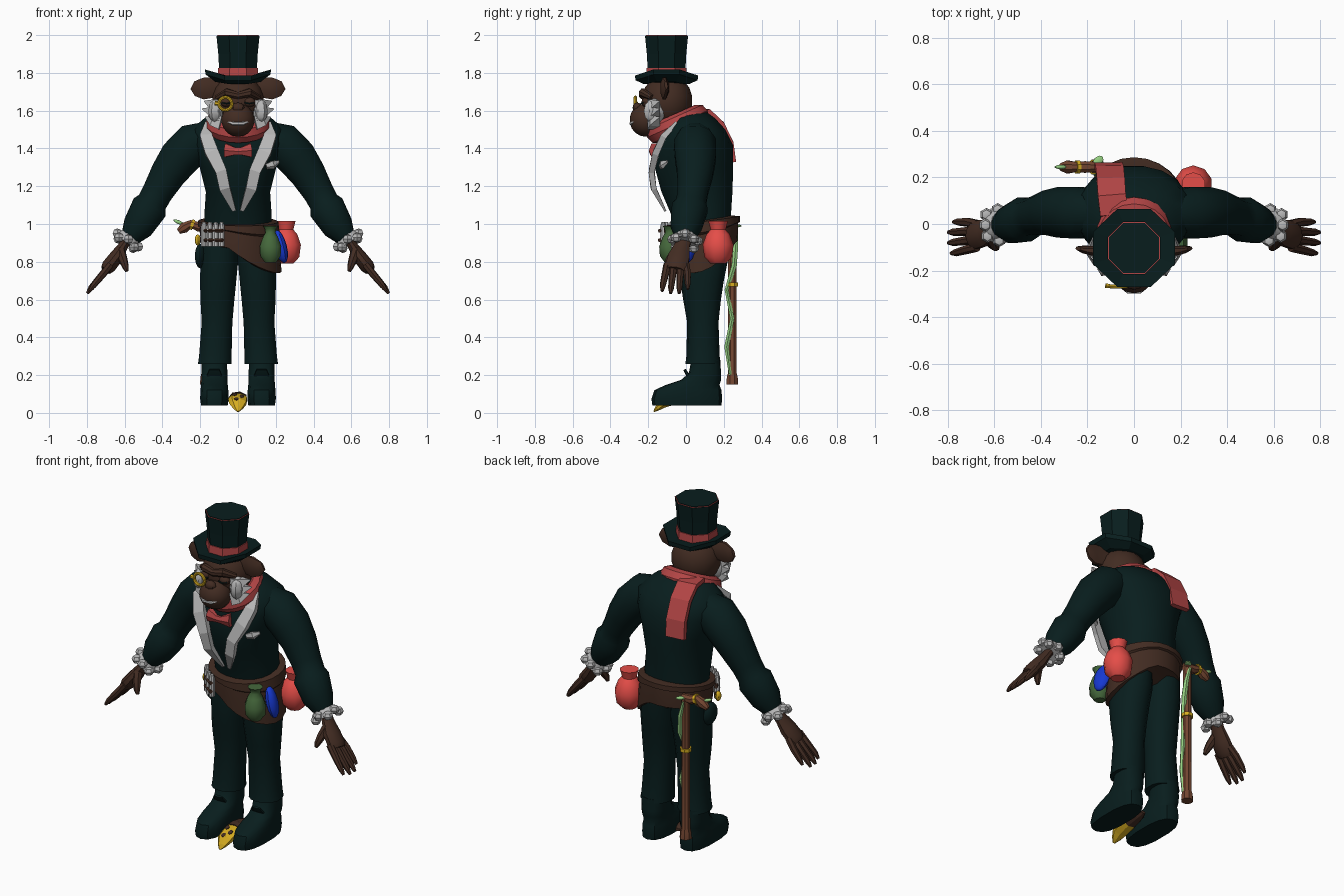
import bpy, bmesh, math
from mathutils import Vector, Matrix

def mat(name, r, g, b):
    m = bpy.data.materials.new(name)
    m.diffuse_color = (r, g, b, 1)
    return m

TEAL = mat("dark teal cloth", .0025, .0125, .0125)
BROWN = mat("dark brown", .055, .025, .016)
RED = mat("scarf red", .45, .06, .06)
CORAL = mat("flask red", .78, .075, .065)
WHITE = mat("pale grey", .48, .48, .48)
GOLD = mat("gold", .68, .42, .015)
GREEN = mat("bottle green", .06, .14, .045)
LEAF = mat("leaf green", .3, .62, .22)
BLUE = mat("blue", .008, .04, .65)
WOOD = mat("wood", .17, .06, .03)
smooth = []

def finish(name, bm, m, angle):
    bmesh.ops.recalc_face_normals(bm, faces=bm.faces)
    me = bpy.data.meshes.new(name)
    bm.to_mesh(me)
    bm.free()
    me.materials.append(m)
    o = bpy.data.objects.new(name, me)
    bpy.context.collection.objects.link(o)
    if angle:
        smooth.append(o)
    return o

def skin(name, rings, m, angle=True):
    """Bridge equal rings of points and cap both ends."""
    bm = bmesh.new()
    vs = [[bm.verts.new(p) for p in r] for r in rings]
    n = len(vs[0])
    for a, b in zip(vs, vs[1:]):
        for i in range(n):
            j = (i + 1) % n
            bm.faces.new((a[i], a[j], b[j], b[i]))
    bm.faces.new(vs[0])
    bm.faces.new(vs[-1])
    return finish(name, bm, m, angle)

def loft(name, rings, n, m, p=2.0, angle=True):
    """Stack of horizontal superellipses (x, y, z, rx, ry)."""
    def se(v):
        return math.copysign(abs(v) ** (2 / p), v)
    A = [2 * math.pi * (i + .5) / n for i in range(n)]
    return skin(name, [[(x + rx * se(math.cos(a)), y + ry * se(math.sin(a)), z) for a in A]
                       for x, y, z, rx, ry in rings], m, angle)

def tube(name, pts, radii, n, m, ref=(0, 1, 0), flat=1.0, angle=True):
    """Sweep along points; flat scales the thickness across ref."""
    P = [Vector(p) for p in pts]
    rings = []
    for i, c in enumerate(P):
        t = (P[min(i + 1, len(P) - 1)] - P[max(i - 1, 0)]).normalized()
        u = Vector(ref)
        u = (u - t * u.dot(t)).normalized()
        v = t.cross(u)
        A = [2 * math.pi * (k + .5) / n for k in range(n)]
        rings.append([c + radii[i] * (u * math.cos(a) + v * flat * math.sin(a)) for a in A])
    return skin(name, rings, m, angle)

def blob(name, loc, scale, m, rot=(0, 0, 0), u=14, v=9):
    bm = bmesh.new()
    bmesh.ops.create_uvsphere(bm, u_segments=u, v_segments=v, radius=1)
    R = Matrix.Translation(Vector(loc))
    for ax, r in zip("XYZ", rot):
        R = R @ Matrix.Rotation(r, 4, ax)
    bm.transform(R @ Matrix.Diagonal((*scale, 1)))
    return finish(name, bm, m, True)

def ring(name, loc, R, r, m, tilt, sy=1.0, sz=1.0, n=16):
    bpy.ops.mesh.primitive_torus_add(major_segments=n, minor_segments=8, major_radius=R, minor_radius=r,
                                     location=loc, rotation=(tilt, 0, 0))
    o = bpy.context.object
    o.name = name
    o.scale = (1, sy, sz)
    o.data.materials.append(m)
    smooth.append(o)

# top hat, brim raised at the sides
H = -.103
brim = loft("hat_brim", [(0, H, 1.745, .13, .13), (0, H, 1.765, .185, .178), (0, H, 1.79, .19, .181),
                         (0, H, 1.785, .12, .12)], 8, TEAL, angle=False)
for v in brim.data.vertices:
    v.co.z += .03 * max(0, (abs(v.co.x) - .1) / .08) if abs(v.co.x) > .1 else -.004
loft("hat_band", [(0, H, 1.77, .118, .118), (0, H, 1.826, .114, .114)], 8, RED, angle=False)
loft("hat_crown", [(0, H, 1.80, .107, .107), (0, H, 1.9, .113, .113), (0, H, 1.994, .123, .123)], 8, TEAL, angle=False)
loft("hat_top_trim", [(0, H, 1.993, .1205, .1205), (0, H, 1.997, .1205, .1205)], 8, RED, angle=False)
loft("hat_top", [(0, H, 1.99, .117, .117), (0, H, 2.0, .117, .117)], 8, TEAL, angle=False)

# head
blob("head", (0, -.1, 1.65), (.14, .135, .145), BROWN)
blob("neck", (0, -.04, 1.54), (.1, .1, .12), BROWN)
blob("muzzle", (0, -.212, 1.55), (.09, .087, .088), BROWN)
blob("nose", (0, -.258, 1.615), (.035, .025, .028), BROWN, u=8, v=6)
tube("mouth_teeth", [(-.05, -.272, 1.54), (-.025, -.29, 1.532), (.025, -.29, 1.532), (.05, -.272, 1.54)],
     [.008, .011, .011, .008], 6, WHITE)
tube("brow_ridge", [(-.11, -.18, 1.67), (-.06, -.228, 1.695), (0, -.23, 1.68), (.06, -.228, 1.695), (.11, -.18, 1.67)],
     [.015, .024, .02, .024, .015], 8, BROWN)
ring("monocle_ring", (-.067, -.268, 1.637), .034, .009, GOLD, math.pi / 2)
tube("monocle_grip", [(-.1, -.268, 1.637), (-.122, -.265, 1.64)], [.009, .012], 6, GOLD)

# scarf and bow tie
ring("scarf_collar", (0, -.045, 1.53), .125, .047, RED, .42, 1.02, 1.15, 20)
tube("scarf_tail", [(-.085, .04, 1.6), (-.095, .12, 1.595), (-.1, .19, 1.53), (-.105, .238, 1.43), (-.11, .252, 1.33)],
     [.085, .085, .085, .085, .085], 4, RED, ref=(1, 0, 0), flat=.22, angle=False)
tube("bow_tie", [(-.068, -.168, 1.39), (-.014, -.182, 1.385), (.014, -.182, 1.385), (.068, -.168, 1.39)],
     [.042, .022, .022, .042], 6, RED, ref=(0, 0, 1), flat=.7, angle=False)

# jacket body
loft("jacket", [(0, .09, .95, .175, .15), (0, .08, 1.05, .18, .16), (0, .058, 1.17, .172, .19),
                (0, .042, 1.3, .205, .21), (0, .045, 1.42, .245, .205), (0, .045, 1.5, .25, .165),
                (0, .03, 1.56, .18, .125), (0, .01, 1.6, .1, .09)], 20, TEAL, 2.2)
tube("pocket_square", [(.15, -.135, 1.305), (.185, -.125, 1.315), (.215, -.1, 1.33)], [.016, .024, .01], 5, WHITE,
     ref=(0, 0, 1), flat=.6, angle=False)

# belt: top and bottom edges vary with direction, with a hip flap on the left
def belt_ring(rad, f):
    out = []
    for i in range(24):
        a = 2 * math.pi * i / 24
        low = .885 - .145 * max(0, math.cos(a + .35)) + .02 * max(0, math.sin(a))
        top = 1.02 + .025 * math.sin(a)
        flare = .035 * (1 - f) * max(0, math.cos(a))
        out.append(((.2 + rad + flare) * math.cos(a), .085 + (.19 + rad) * math.sin(a), low + (top - low) * f))
    return out
skin("belt", [belt_ring(-.03, 0), belt_ring(-.004, 0), belt_ring(0, .4), belt_ring(0, .72), belt_ring(.012, .76),
              belt_ring(.012, .97), belt_ring(-.03, 1)], BROWN)

# things hung on the belt
def pot(name, x, y, m, prof):
    loft(name, [(x, y, z, r, r) for z, r in prof], 10, m)
pot("green_bottle", .172, -.082, GREEN, [(.795, .03), (.83, .056), (.88, .06), (.93, .042), (.955, .028), (.975, .032), (.99, .042)])
pot("red_flask", .255, .17, CORAL, [(.79, .04), (.825, .073), (.89, .082), (.945, .062), (.97, .04), (.99, .045), (1.015, .052)])
blob("blue_pouch", (.225, .0, .88), (.032, .05, .09), BLUE, (0, -.25, .3), 10, 8)
for i in range(4):
    x = -.18 + i * .031
    y = .06 - .2 * math.sqrt(1 - (x / .205) ** 2)
    tube("cartridge_%d" % i, [(x, y, .88), (x, y, .985), (x, y, 1.01)], [.017, .017, .01], 8, WHITE)
for z in (.915, .965):
    tube("cartridge_loop", [(-.198, .0, z), (-.15, -.09, z), (-.08, -.14, z)], [.011] * 3, 6, BROWN, ref=(0, 0, 1))
blob("hip_holster", (-.2, .06, .83), (.03, .06, .065), TEAL, u=10, v=7)
blob("gold_clasp", (-.213, .0, .915), (.016, .02, .03), GOLD, u=8, v=6)

# cane with vine
C, D = -.17, .245
tube("cane_shaft", [(C, D, .15), (C, D, .19), (C, D, .21), (C, D, .93), (C, D, .985)], [.034, .031, .025, .023, .027], 8, WOOD)
tube("cane_handle", [(C + .02, D, .985), (-.21, D, .985), (-.25, D, 1.0), (-.285, D, .98), (-.315, D, .96)],
     [.022, .027, .023, .03, .016], 8, WOOD)
tube("cane_ring", [(C, D, .67), (C, D, .69)], [.033, .033], 8, GOLD)
tube("handle_ring", [(-.235, D, .994), (-.25, D, .999)], [.03, .03], 8, GOLD)
tube("vine", [(C + .02, D - .01, .2), (C + .012, D - .03, .35), (C + .03, D, .5), (C + .005, D - .03, .65),
              (C + .03, D + .01, .78), (C + .022, D + .018, .88), (C, D + .022, .97)],
     [.008, .014, .013, .012, .016, .015, .008], 6, LEAF)
blob("vine_leaf", (-.155, .27, .99), (.03, .02, .008), LEAF, (0, 0, .8), 8, 5)
blob("handle_leaf", (-.315, D, 1.01), (.03, .01, .01), LEAF, (0, .4, 0), 8, 5)

# banana between the boots
tube("banana", [(0, -.01, .085), (0, -.07, .07), (0, -.12, .052), (0, -.15, .026), (0, -.17, .007)],
     [.046, .052, .048, .028, .007], 7, GOLD, ref=(1, 0, 0), flat=.55, angle=False)
tube("banana_end", [(0, .08, .09), (0, .04, .088), (0, -.01, .085), (0, -.04, .08)], [.014, .035, .048, .05], 7, BROWN,
     ref=(1, 0, 0), flat=.6, angle=False)
for k, (x, y, z) in enumerate(((-.018, -.075, .098), (.02, -.1, .088), (-.008, -.125, .074))):
    blob("banana_spot_%d" % k, (x, y, z), (.013, .016, .006), BROWN, (.4, 0, 0), 8, 5)

# paired parts
for s, side in ((1, "left"), (-1, "right")):
    def M(pts):
        return [(s * p[0], *p[1:]) for p in pts]
    # face sides
    tube(side + "_ear", M([(.08, -.105, 1.715), (.14, -.112, 1.72), (.18, -.115, 1.718), (.215, -.11, 1.722), (.24, -.105, 1.735)]),
         [.055, .058, .063, .05, .025], 8, BROWN, ref=(0, 0, 1), flat=.36)
    blob(side + "_eyelid", (s * .06, -.21, 1.645), (.034, .026, .026), BROWN, u=10, v=6)
    tube(side + "_eye_line", M([(.035, -.234, 1.642), (.06, -.239, 1.637), (.085, -.226, 1.642)]), [.004] * 3, 5, TEAL)
    # side whiskers: a cheek pad with jagged tufts
    blob(side + "_whiskers", (s * .112, -.165, 1.598), (.04, .065, .068), WHITE, (0, 0, s * .45), 8, 6)
    for k, (z, x) in enumerate(((1.65, .178), (1.61, .188), (1.565, .172))):
        tube("%s_whisker_tuft_%d" % (side, k), M([(.09, -.17, z - .03), (.13, -.165, z - .02), (x, -.14, z)]),
             [.05, .04, .004], 4, WHITE, angle=False)
    # lapels
    tube(side + "_lapel", M([(.155, -.05, 1.535), (.17, -.118, 1.465), (.14, -.158, 1.38), (.09, -.182, 1.28),
                             (.07, -.172, 1.19), (.02, -.11, 1.07)]),
         [.026, .046, .05, .042, .04, .014], 4, WHITE, ref=(1, 0, 0), flat=.5, angle=False)
    # sleeves
    tube(side + "_sleeve", M([(.14, .045, 1.46), (.235, .048, 1.425), (.31, .05, 1.35), (.37, .048, 1.265), (.425, .035, 1.17),
                              (.455, .028, 1.115), (.47, .02, 1.085), (.53, .0, .985), (.57, -.005, .93)]),
         [.09, .115, .112, .098, .084, .082, .099, .085, .055], 12, TEAL)
    # ruffled cuffs
    t = Vector((s * .52, -.08, -.82)).normalized()
    c = Vector((s * .585, -.005, .912))
    u = Vector((0, 1, 0))
    u = (u - t * u.dot(t)).normalized()
    v = t.cross(u)
    tube(side + "_cuff", [c - t * .03, c + t * .016], [.056, .076], 10, WHITE)
    for k in range(8):
        a = 2 * math.pi * k / 8
        p = c + (u * math.cos(a) + v * math.sin(a)) * .066 + t * (.014 if k % 2 else -.004)
        blob("%s_ruffle_%d" % (side, k), p, (.029, .029, .026), WHITE, u=6, v=4)
    # hands
    tube(side + "_palm", M([(.575, -.005, .935), (.61, -.022, .88), (.645, -.038, .825), (.685, -.05, .775), (.7, -.055, .755)]),
         [.038, .043, .06, .062, .048], 10, BROWN, flat=.62)
    for k in range(4):
        y = -.1 + .033 * k
        e = (0, .012, .012, -.01)[k]
        tube("%s_finger_%d" % (side, k), M([(.675, y, .785), (.715, y - .003 + .006 * (k - 1), .735),
                                            (.765 + e, y - .012 + .011 * (k - 1), .675 - e), (.786 + e, y - .014 + .012 * (k - 1), .645 - e)]),
             [.02, .02, .016, .008], 7, BROWN)
    tube(side + "_thumb", M([(.625, -.05, .86), (.608, -.085, .81), (.596, -.1, .775), (.588, -.105, .75)]),
         [.028, .024, .018, .01], 7, BROWN)
    # trousers
    loft(side + "_trouser_leg", [(s * x, y, z, rx, ry) for x, y, z, rx, ry in (
        (.123, .09, .26, .091, .093), (.12, .09, .3, .088, .088), (.111, .089, .48, .083, .083), (.109, .085, .6, .092, .1),
        (.105, .085, .7, .098, .115), (.099, .09, .8, .102, .13), (.095, .095, .95, .093, .135))], 14, TEAL, 2.2)
    # boots
    loft(side + "_boot", [(s * .125, y, z, rx, ry) for y, z, rx, ry in (
        (.005, .04, .072, .183), (.004, .075, .077, .187), (.01, .12, .075, .178), (.035, .148, .072, .142),
        (.08, .175, .07, .106), (.1, .21, .07, .085), (.105, .28, .068, .077))], 14, TEAL, 2.6)
    tube(side + "_boot_tongue", M([(.125, .05, .16), (.125, .01, .2), (.125, -.008, .23)]), [.055, .045, .03], 6, TEAL,
         ref=(1, 0, 0), flat=.22)

# smooth shading, keeping sharp edges
bpy.ops.object.select_all(action='DESELECT')
for o in smooth:
    o.select_set(True)
bpy.context.view_layer.objects.active = smooth[0]
bpy.ops.object.shade_smooth_by_angle(angle=math.radians(40))
